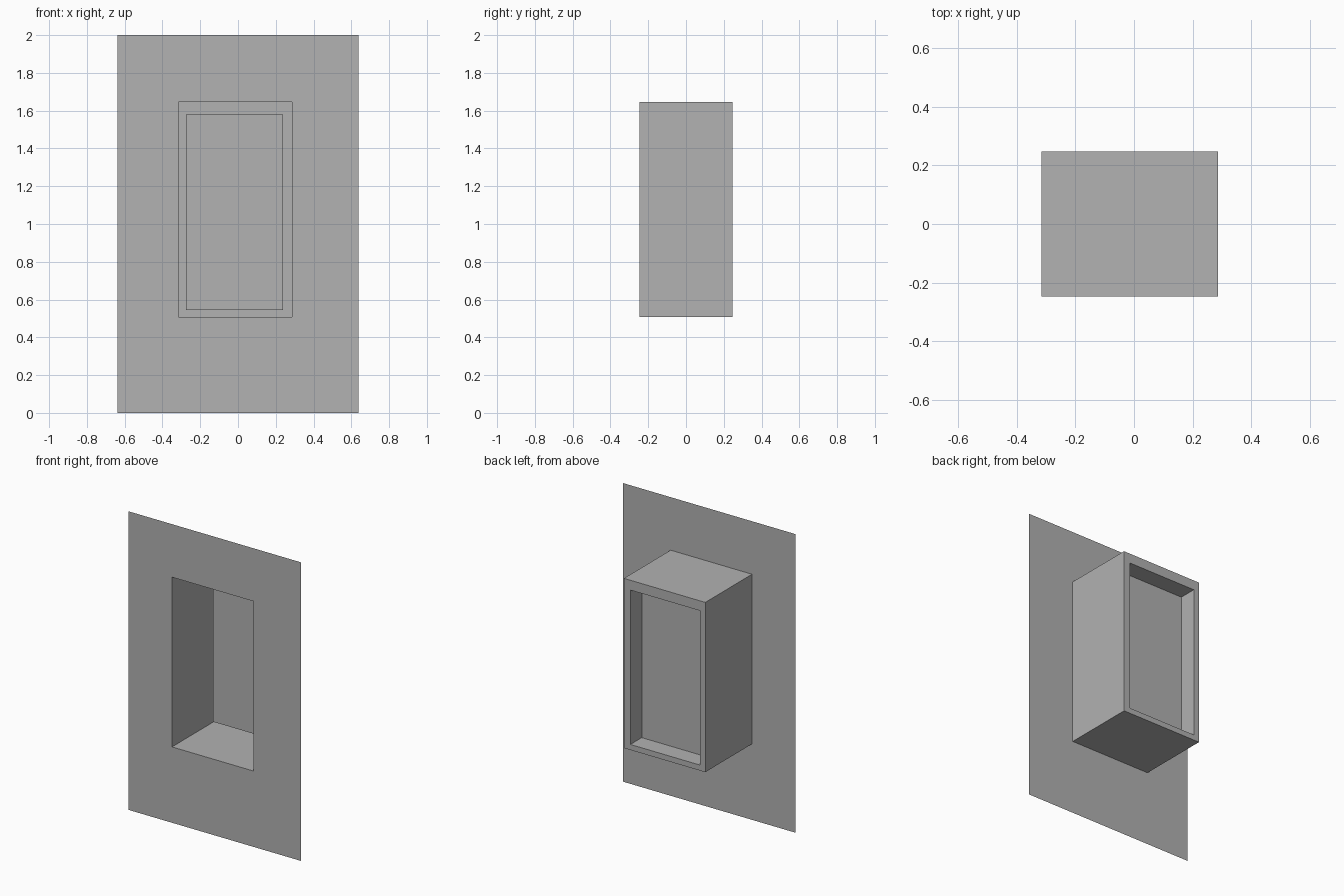
import bpy

cube = bpy.data.objects.get("Cube")
if cube:
    bpy.data.objects.remove(cube, do_unlink=True)

# Single plain grey finish
GREY = (0.445, 0.445, 0.445, 1.0)
grey = bpy.data.materials.new("plain_grey")
grey.use_nodes = True
grey.diffuse_color = GREY
grey.node_tree.nodes["Principled BSDF"].inputs["Base Color"].default_value = GREY

FRONT, PANEL, BACK = -0.247, 0.127, 0.247


def rect(x0, x1, z0, z1, y):
    """Upright rectangle, counter-clockwise when seen from the front."""
    return [(x0, y, z0), (x1, y, z0), (x1, y, z1), (x0, y, z1)]


def add_part(name, verts, faces):
    mesh = bpy.data.meshes.new(name)
    mesh.from_pydata(verts, [], faces)
    mesh.materials.append(grey)
    obj = bpy.data.objects.new(name, mesh)
    bpy.context.collection.objects.link(obj)
    return obj


def add_band(name, start, end):
    """Four quads joining two rectangles: a flat frame or an open sleeve."""
    faces = [(i, (i + 1) % 4, (i + 1) % 4 + 4, i + 4) for i in range(4)]
    return add_part(name, start + end, faces)


# Rectangles from the wall edge, through the opening, to the inset panel
wall_edge = rect(-0.638, 0.638, 0, 2, FRONT)
outer = (-0.316, 0.287, 0.508, 1.645)
inner = (-0.275, 0.239, 0.545, 1.579)
opening_front = rect(*outer, FRONT)
opening_back = rect(*outer, BACK)
recess_back = rect(*inner, BACK)
panel_edge = rect(*inner, PANEL)

# Thin wall with opening, deep sleeve, rear frame, rear recess and its panel
add_band("wall", wall_edge, opening_front)
add_band("niche_sleeve", opening_front, opening_back)
add_band("rear_frame", opening_back, recess_back)
add_band("rear_recess_sides", recess_back, panel_edge)
add_part("inset_panel", panel_edge, [(0, 1, 2, 3)])
